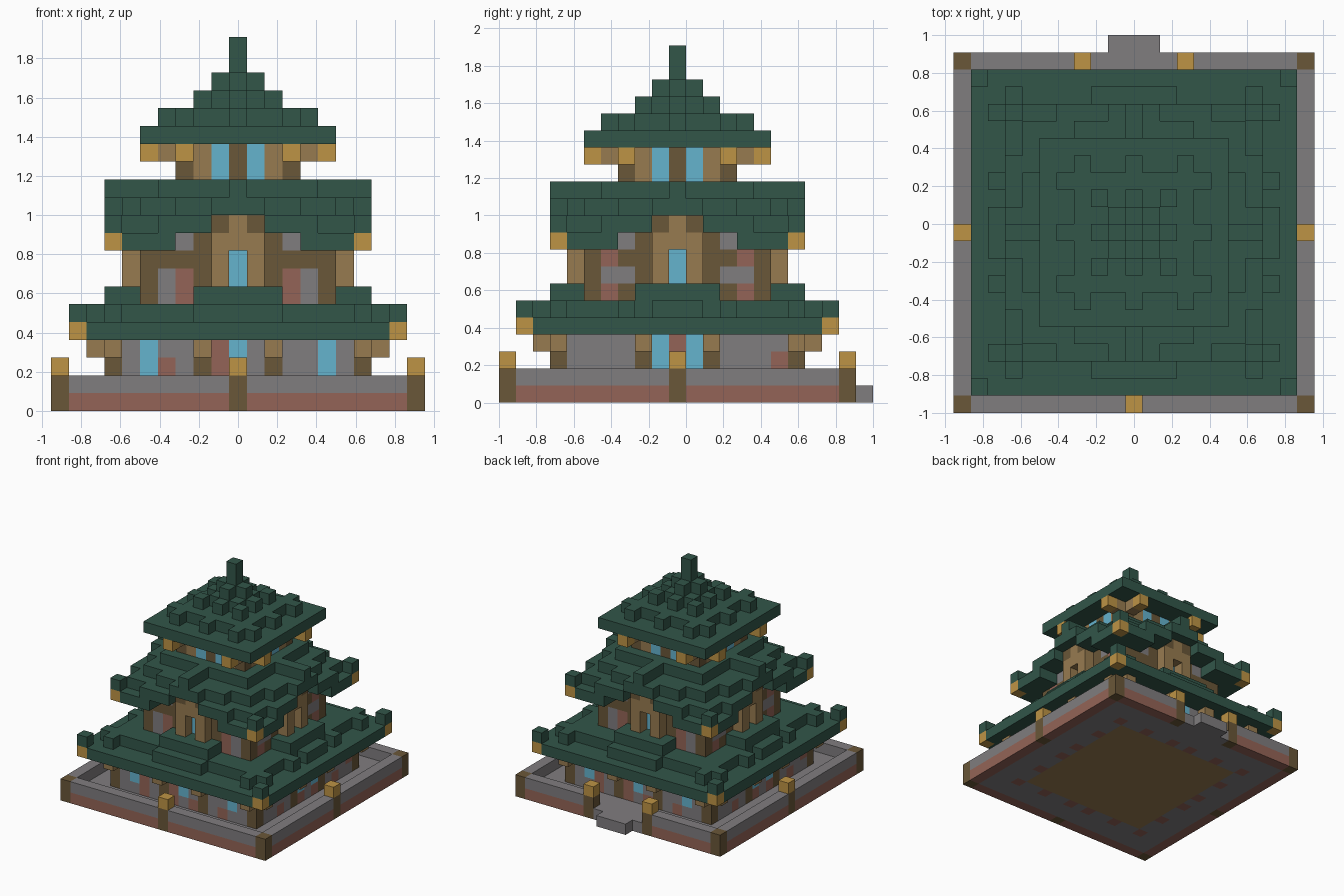
import bpy
import bmesh
from mathutils import Vector

old = bpy.data.objects.get("Cube")
if old:
    bpy.data.objects.remove(old)

UNIT = 1 / 11
grid = {}  # cell -> (part name, colour name)

COLOURS = {
    "roof_green": (50, 86, 73),
    "stone_grey": (128, 125, 127),
    "brick_red": (148, 100, 87),
    "dark_wood": (106, 87, 56),
    "light_wood": (151, 123, 80),
    "gold": (190, 148, 69),
    "window_blue": (101, 179, 206),
}
NAMES = list(COLOURS)
GREEN, GREY, RED, DARK, LIGHT, GOLD, BLUE = NAMES


def linear(c):
    c /= 255
    return ((c + 0.055) / 1.055) ** 2.4 if c > 0.04 else c / 12.92


def make_material(name, rgb):
    mat = bpy.data.materials.new(name)
    mat.use_nodes = True
    colour = (*[linear(c) for c in rgb], 1)
    mat.diffuse_color = colour
    shader = mat.node_tree.nodes["Principled BSDF"]
    shader.inputs["Base Color"].default_value = colour
    shader.inputs["Roughness"].default_value = 0.9
    return mat


MATERIALS = [make_material(n, c) for n, c in COLOURS.items()]


def put(part, colour, x, y, *levels):
    for z in levels:
        grid[x, y, z] = (part, colour)


def square(part, colour, r, *levels):
    for x in range(-r, r + 1):
        for y in range(-r, r + 1):
            put(part, colour, x, y, *levels)


def ring(part, r, levels, rule):
    """Square ring; rule(t, z, side) gives a colour or None."""
    for t in range(-r, r + 1):
        for x, y, side in ((t, -r, 0), (t, r, 0), (-r, t, 1), (r, t, 1)):
            for z in levels:
                colour = rule(abs(t), z, side)
                if colour:
                    put(part, colour, x, y, z)


def teeth(part, r, level, spots, side_spots=None):
    ring(part, r, [level],
         lambda t, z, s: GREEN if t in (side_spots or spots if s else spots) else None)


# Terrace floor, low enclosure wall, gate opening and step
square("terrace_floor", GREY, 9, 0)
square("hall_floor", LIGHT, 6, 0)
ring("enclosure_wall", 10, (0, 1),
     lambda t, z, side: DARK if t == 10 else (GREY if z else RED))
for x in range(-2, 3):
    grid.pop((x, 10, 1))
    put("gate_sill", GREY, x, 10, 0)
for x in (-1, 0, 1):
    put("gate_step", GREY, x, 11, 0)
for x, y in ((0, -10), (-10, 0), (10, 0), (-3, 10), (3, 10)):
    put("enclosure_posts", DARK, x, y, 0, 1)
    put("post_caps", GOLD, x, y, 2)


# Lower storey walls, columns, windows and brackets
def lower_wall(t, z, side):
    if z and t in (2, 7):
        return LIGHT if z == 3 else DARK
    if z > 1:
        return BLUE if (t == 1 if side else t in (0, 5)) else GREY
    return RED if t % 3 == 1 else GREY


ring("lower_walls", 7, range(4), lower_wall)
for m in (-1, 1):
    put("lower_walls", RED, 4 * m, 7 * m, 2)
    put("lower_walls", RED, m, 7 * m, 2, 3)
    put("lower_walls", RED, 7 * m, 0, 3)
    put("lower_walls", RED, 7 * m, 6 * m, 2)
ring("lower_brackets", 8, [3], lambda t, z, s: LIGHT if t in (2, 7) else None)

# Lower roof
square("lower_roof", GREEN, 9, 4)
square("lower_roof", GREEN, 7, 5)
teeth("lower_roof", 8, 5, (0, 1, 2, 7), (0, 1, 3, 7))
teeth("lower_roof", 7, 6, (0, 1, 2))
teeth("lower_roof", 6, 6, (0, 1, 2))
teeth("lower_roof", 9, 5, [9])
ring("lower_eave_tips", 9, [4], lambda t, z, s: GOLD if t == 9 else None)

# Middle storey walls, with mixed infill either side of the doors
INFILL = {  # level: front pair, side pair
    6: ((RED, GREY), (DARK, RED)),
    7: ((RED, GREY), (GREY, GREY)),
    8: ((DARK, DARK), (DARK, RED)),
    9: ((GREY, DARK), (GREY, DARK)),
}


def middle_wall(t, z, side):
    if t == 0 and z < 9:
        return BLUE
    if t in (0, 1):
        return LIGHT
    if t in (2, 5):
        return DARK
    return INFILL[z][side][t - 3]


def porch(t, z, side):
    if t > 1 or (t == 0 and z < 9):
        return None
    return DARK if z == 10 and t == 1 else LIGHT


ring("middle_walls", 5, INFILL, middle_wall)
ring("porch_posts", 6, (7, 8, 9, 10), porch)


# Middle roof, rising in steps to a ridge at the centre of each side
def eave(t):
    return 9 + (t <= 3) + (t <= 1)


def middle_eave(t, z, side):
    high = 1 if t in (0, 4) else 0
    return GREEN if eave(t) <= z <= eave(t) + high else None


def middle_slope(t, z, side):
    high = 0 if t == 1 else 1
    return GREEN if eave(t) <= z <= eave(t) + high else None


ring("middle_roof", 6, range(9, 13), middle_slope)
ring("middle_roof", 7, range(9, 13), middle_eave)
square("middle_roof", GREEN, 5, 10, 11)
square("middle_roof", GREEN, 4, 12)
teeth("middle_roof", 5, 12, [0])
ring("middle_eave_tips", 7, (9, 10),
     lambda t, z, s: (GOLD if z == 9 else GREEN) if t == 7 else None)

# Upper storey walls and brackets
upper = {0: DARK, 1: BLUE, 2: LIGHT, 3: DARK}
ring("upper_walls", 3, (13, 14), lambda t, z, s: upper[t])
ring("upper_brackets", 4, [14], lambda t, z, s: LIGHT if t == 3 else None)
ring("bracket_tips", 5, [14], lambda t, z, s: GOLD if t == 3 else None)

# Upper roof and spire
square("upper_roof", GREEN, 5, 15)
square("upper_roof", GREEN, 3, 16)
teeth("upper_roof", 4, 16, (0, 3))
square("upper_roof", GREEN, 1, 17)
teeth("upper_roof", 2, 17, (0, 2))
teeth("upper_roof", 1, 18, [0])
put("spire", GREEN, 0, 0, 18, 19, 20)


# Turn each part into a mesh of its exposed block faces
DIRECTIONS = [Vector(s * (a == n) for n in range(3)) for a in range(3) for s in (-1, 1)]


def build(part):
    bm = bmesh.new()
    for cell, (owner, colour) in grid.items():
        if owner != part:
            continue
        centre = Vector((cell[0], cell[1] - 0.5, cell[2] + 0.5))
        for d in DIRECTIONS:
            if tuple(int(c + e) for c, e in zip(cell, d)) in grid:
                continue
            u = Vector((d.y, d.z, d.x))
            v = d.cross(u)
            corners = [centre + (d + u * a + v * b) / 2
                       for a, b in ((-1, -1), (1, -1), (1, 1), (-1, 1))]
            face = bm.faces.new([bm.verts.new(p * UNIT) for p in corners])
            face.material_index = NAMES.index(colour)
    bmesh.ops.remove_doubles(bm, verts=bm.verts, dist=UNIT / 100)
    mesh = bpy.data.meshes.new(part)
    bm.to_mesh(mesh)
    bm.free()
    for mat in MATERIALS:
        mesh.materials.append(mat)
    bpy.context.collection.objects.link(bpy.data.objects.new(part, mesh))


for part in sorted({owner for owner, _ in grid.values()}):
    build(part)
